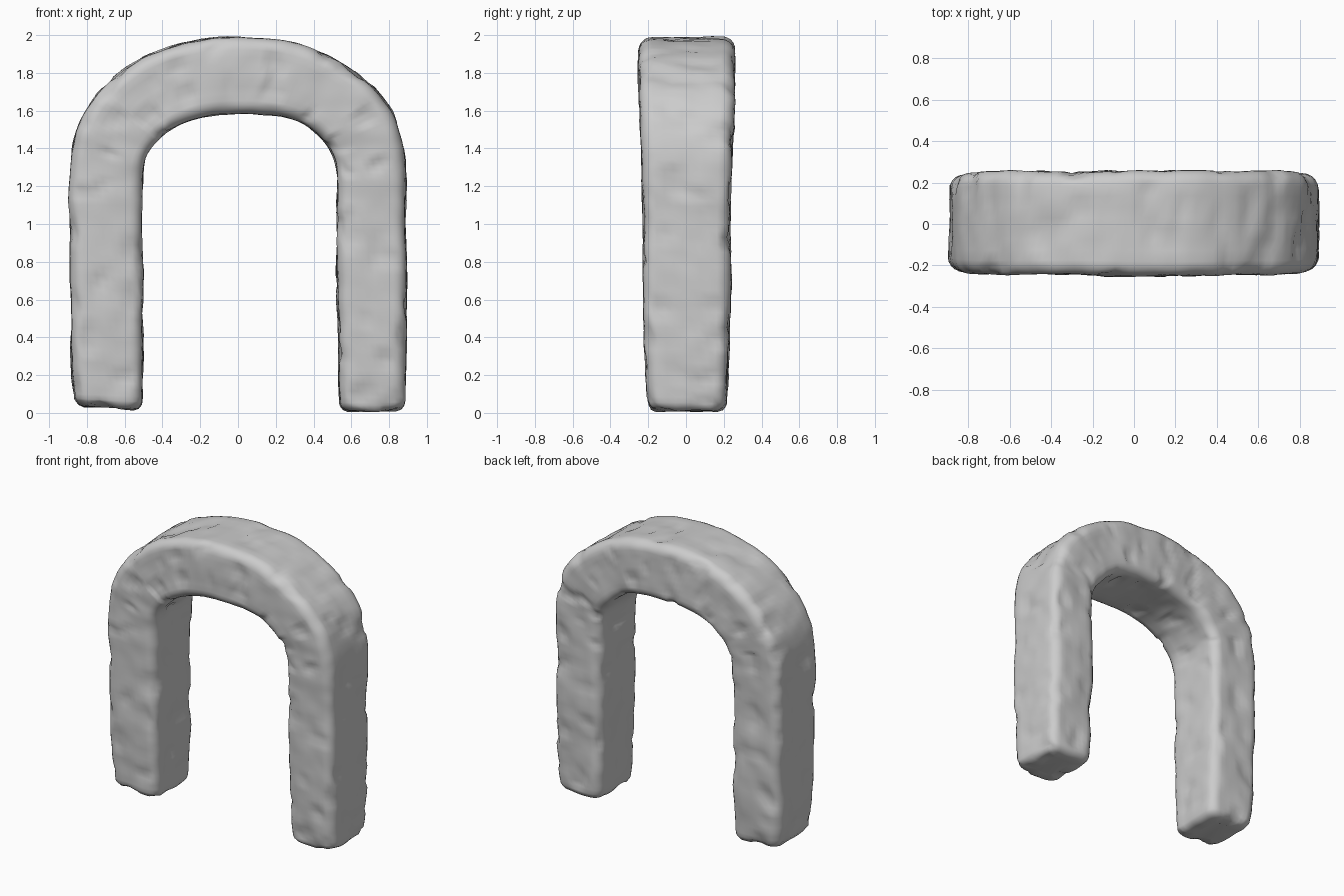
import bpy, bmesh, math
from mathutils import Vector, noise

if "Cube" in bpy.data.objects:
    bpy.data.objects.remove(bpy.data.objects["Cube"])

# Stations along the arch: outer x, outer z, inner x, inner z, half depth
STATIONS = [
    (-0.86, 0.035, -0.51, 0.015, 0.205), (-0.885, 0.30, -0.505, 0.30, 0.22),
    (-0.885, 0.65, -0.505, 0.65, 0.23), (-0.89, 1.00, -0.505, 1.00, 0.23),
    (-0.89, 1.28, -0.50, 1.26, 0.235), (-0.855, 1.49, -0.475, 1.37, 0.243),
    (-0.74, 1.69, -0.40, 1.465, 0.25), (-0.53, 1.865, -0.29, 1.535, 0.25),
    (-0.26, 1.965, -0.15, 1.575, 0.25), (0.04, 1.99, 0.02, 1.583, 0.255),
    (0.30, 1.96, 0.18, 1.575, 0.255), (0.54, 1.855, 0.32, 1.54, 0.25),
    (0.755, 1.68, 0.43, 1.465, 0.25), (0.855, 1.49, 0.50, 1.37, 0.24),
    (0.885, 1.26, 0.525, 1.24, 0.235), (0.89, 1.00, 0.525, 1.00, 0.23),
    (0.89, 0.65, 0.527, 0.65, 0.23), (0.89, 0.30, 0.53, 0.30, 0.22),
    (0.88, 0.012, 0.54, 0.008, 0.205)]
STEPS = 9
RADIUS = 0.07


def spline(i, t):
    """Catmull-Rom point between stations i and i+1."""
    last = len(STATIONS) - 1
    rows = zip(*(STATIONS[min(max(i + k, 0), last)] for k in (-1, 0, 1, 2)))
    return [0.5 * (2*b + (c-a)*t + (2*a-5*b+4*c-d)*t*t + (3*b-a-3*c+d)*t**3)
            for a, b, c, d in rows]


def section(s, inset=0.0, lift=0.0):
    """Rounded rectangle spanning the outer and inner edge of a station."""
    outer, inner = Vector((s[0], 0, s[1])), Vector((s[2], 0, s[3]))
    mid, axis = (outer + inner) / 2, (outer - inner).normalized()
    w, d = (outer - inner).length / 2 - inset, s[4] - inset
    r = max(RADIUS - inset * 0.5, 0.02)
    corners = [(w-r, d-r), (r-w, d-r), (r-w, r-d), (w-r, r-d)]
    flat = []
    for k, (u, v) in enumerate(corners):
        for j in range(6):
            a = math.radians(90 * k + 18 * j)
            flat.append(Vector((u + r * math.cos(a), v + r * math.sin(a))))
        nu, nv = corners[(k + 1) % 4]
        a = math.radians(90 * k + 90)
        end = Vector((nu + r * math.cos(a), nv + r * math.sin(a)))
        start = flat[-1].copy()
        flat += [start.lerp(end, j / 7) for j in range(1, 7)]
    return [mid + axis * p.x + Vector((0, p.y + 0.004, lift)) for p in flat]


# Sweep the section, with rounded feet at both ends
foot = [(0.10, 0.0), (0.045, 0.0), (0.018, 0.010), (0.004, 0.028)]
rings = [section(STATIONS[0], a, b) for a, b in foot]
for i in range(len(STATIONS) - 1):
    for k in range(STEPS):
        if i or k > 1:
            rings.append(section(spline(i, k / STEPS)))
del rings[-1]
rings += [section(STATIONS[-1], a, b) for a, b in reversed(foot)]

bm = bmesh.new()
loops = [[bm.verts.new(p) for p in ring] for ring in rings]
n = len(loops[0])
for a, b in zip(loops, loops[1:]):
    for j in range(n):
        bm.faces.new((a[j], a[(j+1) % n], b[(j+1) % n], b[j]))
bm.faces.new(loops[0])
bm.faces.new(loops[-1])
bmesh.ops.recalc_face_normals(bm, faces=bm.faces)
bm.normal_update()

# Weathered surface: soft swells plus shallow chips
moves = []
for v in bm.verts:
    swell = noise.noise(v.co * 3.5) * 0.010 + noise.noise(v.co * 11) * 0.006
    chip = max(0.0, noise.noise(v.co * 8 + Vector((7, 3, 1))) - 0.22)
    moves.append(v.normal * (swell - min(chip * 0.08, 0.012)))
for v, m in zip(bm.verts, moves):
    v.co += m
    v.co.z = max(v.co.z, 0.0)

mesh = bpy.data.meshes.new("stone_arch")
bm.to_mesh(mesh)
bm.free()
arch = bpy.data.objects.new("stone_arch", mesh)
bpy.context.collection.objects.link(arch)
for p in mesh.polygons:
    p.use_smooth = True
